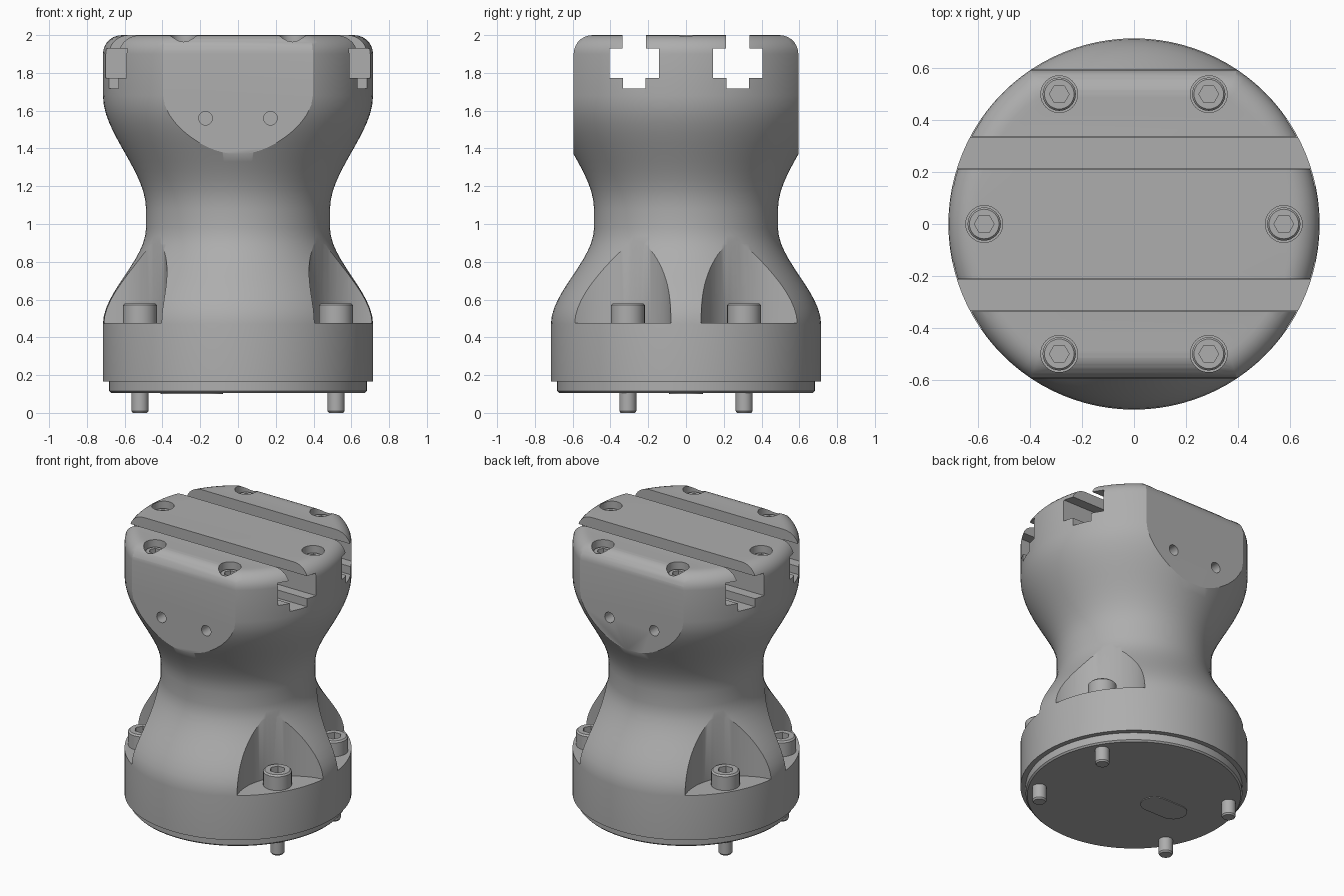
import bpy, bmesh, math
from mathutils import Matrix, Vector

if "Cube" in bpy.data.objects:
    bpy.data.objects.remove(bpy.data.objects["Cube"], do_unlink=True)

metal = bpy.data.materials.new("grey_metal")
metal.use_nodes = True
GREY = (0.42, 0.42, 0.42, 1)
metal.diffuse_color = GREY
for node in metal.node_tree.nodes:
    if node.type == 'BSDF_PRINCIPLED':
        node.inputs["Base Color"].default_value = GREY


def make(name, bm):
    bmesh.ops.recalc_face_normals(bm, faces=bm.faces)
    mesh = bpy.data.meshes.new(name)
    bm.to_mesh(mesh)
    bm.free()
    mesh.materials.append(metal)
    obj = bpy.data.objects.new(name, mesh)
    bpy.context.collection.objects.link(obj)
    return obj


def lathe(name, profile, sides=96, at=(0, 0)):
    """Closed solid of revolution from (radius, z) points."""
    bm = bmesh.new()
    rings = []
    for r, z in profile:
        rings.append([bm.verts.new((at[0] + r * math.cos(math.tau * i / sides),
                                    at[1] + r * math.sin(math.tau * i / sides), z))
                      for i in range(sides)])
    for low, high in zip(rings, rings[1:]):
        for i in range(sides):
            j = (i + 1) % sides
            bm.faces.new((low[i], low[j], high[j], high[i]))
    bm.faces.new(rings[0][::-1])
    bm.faces.new(rings[-1])
    return make(name, bm)


def extrude(name, outline, vector, place):
    """Extrude a 2D outline; place() maps it into space."""
    bm = bmesh.new()
    face = bm.faces.new([bm.verts.new(place(a, b)) for a, b in outline])
    top = bmesh.ops.extrude_face_region(bm, geom=[face])["geom"]
    bmesh.ops.translate(bm, vec=vector,
                        verts=[v for v in top if isinstance(v, bmesh.types.BMVert)])
    return make(name, bm)


def boolean(obj, cutter, operation='DIFFERENCE'):
    mod = obj.modifiers.new("cut", 'BOOLEAN')
    mod.operation = operation
    mod.solver = 'EXACT'
    mod.object = cutter
    bpy.context.view_layer.objects.active = obj
    bpy.ops.object.modifier_apply(modifier=mod.name)
    bpy.data.objects.remove(cutter, do_unlink=True)


def smooth(obj, angle=30):
    bpy.ops.object.select_all(action='DESELECT')
    obj.select_set(True)
    bpy.context.view_layer.objects.active = obj
    bpy.ops.object.shade_smooth_by_angle(angle=math.radians(angle))


def ease(r0, z0, r1, z1, steps=12):
    """S-shaped flank between two radii."""
    return [(r0 + (r1 - r0) * t * t * (3 - 2 * t), z0 + (z1 - z0) * t)
            for t in (i / steps for i in range(steps + 1))]


def fillet(edge, top, radius, steps=7):
    return [(edge - radius + radius * math.cos(a), top - radius + radius * math.sin(a))
            for a in (math.pi / 2 * i / steps for i in range(steps + 1))]


# Waisted body
R, WAIST, FLAT = 0.715, 0.487, 0.595
body = lathe("body", [(R, 0.165)] + ease(R, 0.47, WAIST, 0.98)
             + ease(WAIST, 1.08, R, 1.68) + fillet(R, 2, 0.1))

# Flat front and back of the head, with rounded top edges
half = [(1, 0), (1, 1.15), (FLAT, 1.15)] + fillet(FLAT, 2, 0.1)
outline = half + [(-y, z) for y, z in reversed(half)]
boolean(body, extrude("head_block", outline, (2, 0, 0),
                      lambda y, z: Vector((-1, y, z))), 'INTERSECT')

# Two stepped slots across the top
slot_half = [(0.06, 1.717), (0.06, 1.773), (0.13, 1.773), (0.13, 1.928),
             (0.0625, 1.928), (0.0625, 2.1)]
slot = slot_half + [(-y, z) for y, z in reversed(slot_half)]
for side in (-1, 1):
    boolean(body, extrude("slot_cutter", slot, (2, 0, 0),
                          lambda y, z: Vector((-1, side * 0.274 + y, z))))

# Scalloped pockets above the base screws
CORNERS = [(sx, sy) for sx in (-1, 1) for sy in (-1, 1)]
for sx, sy in CORNERS:
    boolean(body, lathe("pocket_cutter", [(0.369, 0.475), (0.369, 1.02)],
                        at=(sx * 0.745, sy * 0.447)))

# Counterbores in the top
top_spots = [(sx * 0.288, sy * 0.5) for sx, sy in CORNERS] + [(-0.577, 0), (0.577, 0)]
for spot in top_spots:
    boolean(body, lathe("bore_cutter", [(0.071, 1.88), (0.071, 2.1)], 32, spot))

# Small holes in the flat faces
for sx, sy in CORNERS:
    drill = lathe("hole_cutter", [(0.036, -0.08), (0.036, 0.08)], 24)
    drill.data.transform(Matrix.Translation((sx * 0.172, sy * FLAT, 1.56))
                         @ Matrix.Rotation(math.pi / 2, 4, 'X'))
    boolean(body, drill)
smooth(body)


# Socket head screws
def screw(name, spot, profile, socket, depth):
    obj = lathe(name, profile, 32, spot)
    top = profile[-1][1]
    boolean(obj, lathe("socket_cutter", [(socket, top - depth), (socket, top + 0.1)], 6, spot))
    smooth(obj)


for i, spot in enumerate(top_spots):
    screw(f"top_screw_{i + 1}", spot,
          [(0.064, 1.87), (0.064, 1.947), (0.057, 1.955)], 0.038, 0.04)

for i, (sx, sy) in enumerate(CORNERS):
    screw(f"base_screw_{i + 1}", (sx * 0.519, sy * 0.308),
          [(0.038, 0), (0.045, 0.01), (0.045, 0.46), (0.09, 0.46),
           (0.09, 0.57), (0.08, 0.58)], 0.05, 0.06)

# Base plate with a chamfered lower edge
plate = lathe("base_plate", [(0.672, 0.105), (0.682, 0.115), (0.682, 0.17)])
smooth(plate)

# Raised oval pad underneath
pad_outline = []
for end, start in ((1, -math.pi / 2), (-1, math.pi / 2)):
    for i in range(13):
        a = start + math.pi * i / 12
        pad_outline.append((-0.245 + end * 0.075 + 0.09 * math.cos(a), 0.09 * math.sin(a)))
pad = extrude("base_pad", pad_outline, (0, 0, 0.01), lambda x, y: Vector((x, y, 0.1)))
smooth(pad)
